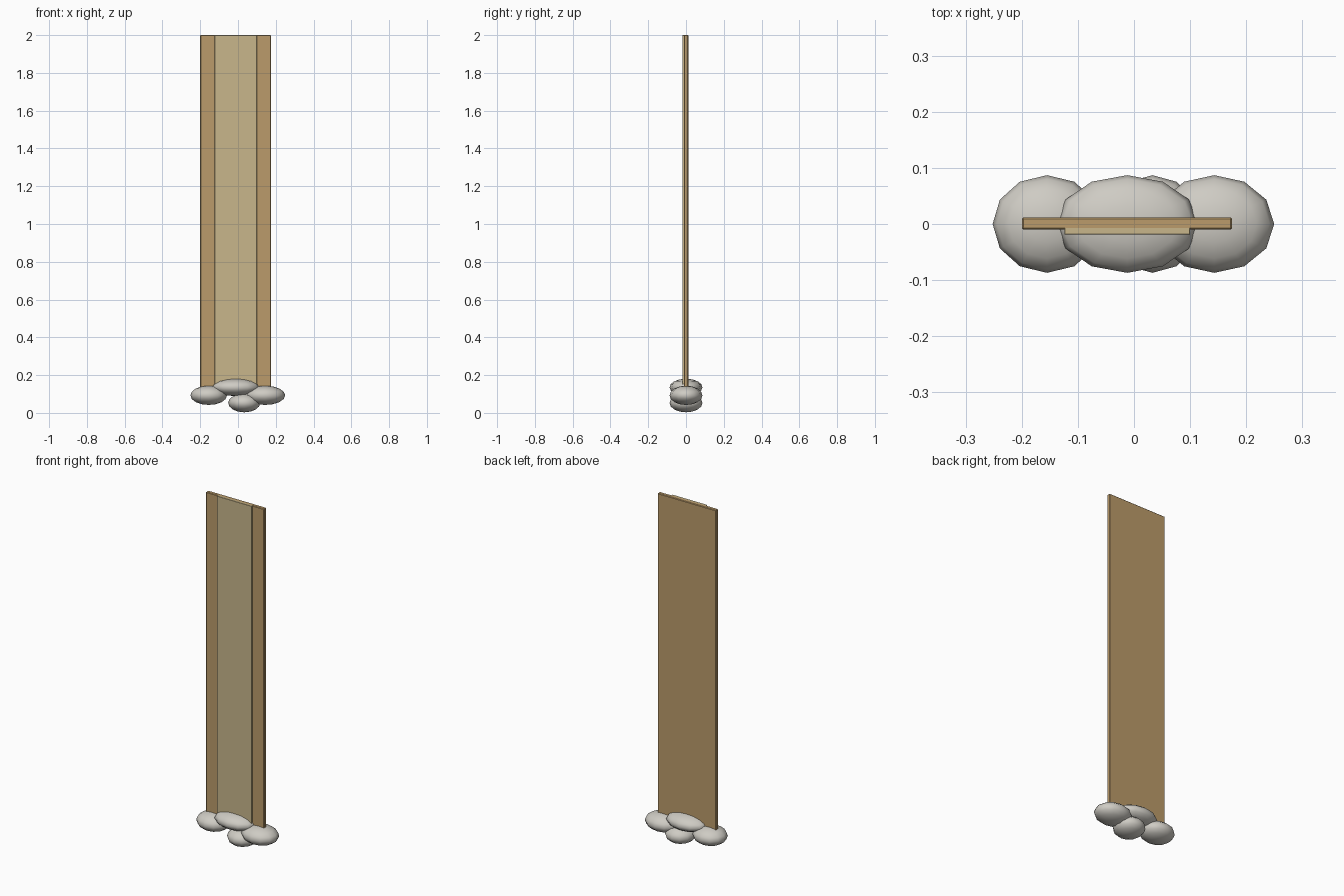
import bpy

cube = bpy.data.objects.get("Cube")
if cube:
    bpy.data.objects.remove(cube, do_unlink=True)


def material(name, color):
    m = bpy.data.materials.new(name)
    m.use_nodes = True
    m.diffuse_color = (*color, 1)
    m.node_tree.nodes["Principled BSDF"].inputs["Base Color"].default_value = (*color, 1)
    return m


wood = material("tan wood", (0.50, 0.33, 0.145))
pale_wood = material("pale wood", (0.58, 0.47, 0.26))
stone = material("warm grey stone", (0.62, 0.60, 0.55))


def slab(name, low, high, mat, bevel):
    """Box between two corners, with softened edges."""
    center = [(a + b) / 2 for a, b in zip(low, high)]
    bpy.ops.mesh.primitive_cube_add(size=1, location=center)
    ob = bpy.context.object
    ob.name = name
    ob.scale = [b - a for a, b in zip(low, high)]
    bpy.ops.object.transform_apply(location=False, rotation=False, scale=True)
    mod = ob.modifiers.new("Soft edges", 'BEVEL')
    mod.width = bevel
    mod.segments = 1
    ob.data.materials.append(mat)


def pebble(name, x, z, rx, rz):
    """Flattened smooth stone."""
    bpy.ops.mesh.primitive_uv_sphere_add(segments=12, ring_count=8, radius=1, location=(x, 0, z))
    ob = bpy.context.object
    ob.name = name
    ob.scale = (rx, 0.087, rz)
    bpy.ops.object.transform_apply(location=False, rotation=False, scale=True)
    bpy.ops.object.shade_smooth()
    ob.data.materials.append(stone)


# Upright board and the raised panel on its front
slab("board", (-0.20, -0.01, 0.1), (0.175, 0.012, 2.0), wood, 0.003)
slab("front_panel", (-0.124, -0.019, 0.1), (0.10, -0.005, 2.0), pale_wood, 0.001)

# Stones piled around the foot
pebble("right_stone", -0.155, 0.093, 0.097, 0.051)
pebble("left_stone", 0.143, 0.093, 0.107, 0.051)
pebble("top_stone", -0.012, 0.135, 0.127, 0.046)
pebble("bottom_stone", 0.033, 0.053, 0.085, 0.05)
